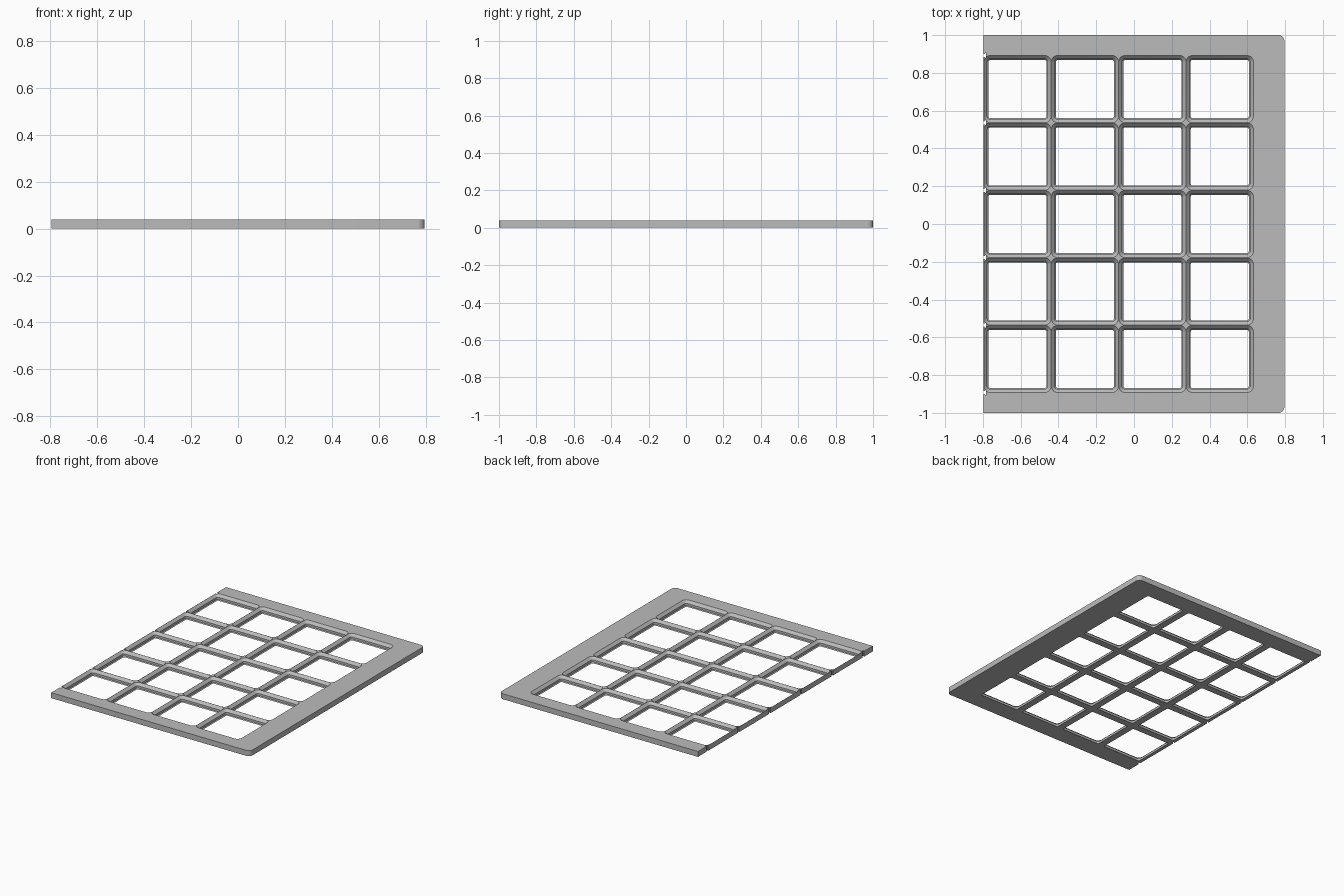
import bpy, bmesh, math

if "Cube" in bpy.data.objects:
    bpy.data.objects.remove(bpy.data.objects["Cube"])

MM = 2.0 / 235.2           # working unit
PITCH = 42 * MM            # cell spacing
H = 4.65 * MM              # plate height
HX, HY = 0.796, 1.0        # half sizes of the plate
COLS, ROWS = 4, 5
CORNER = 4 * MM

grey = bpy.data.materials.new("grey plastic")
grey.diffuse_color = (0.5, 0.5, 0.5, 1)
grey.use_nodes = True
grey.node_tree.nodes["Principled BSDF"].inputs["Base Color"].default_value = grey.diffuse_color


def rounded(x0, x1, y0, y1, radii, n=8):
    """Counter-clockwise rounded rectangle; radii from lower left onwards."""
    pts = []
    corners = [(x0, y0, 1, 1), (x1, y0, -1, 1), (x1, y1, -1, -1), (x0, y1, 1, -1)]
    for i, ((x, y, sx, sy), r) in enumerate(zip(corners, radii)):
        if r == 0:
            pts.append((x, y))
            continue
        for k in range(n + 1):
            a = math.pi + (i + k / n) * math.pi / 2
            pts.append((x + sx * r + r * math.cos(a), y + sy * r + r * math.sin(a)))
    return pts


def loft(bm, layers):
    """Closed solid through (outline, z) layers."""
    rings = [[bm.verts.new((x, y, z)) for x, y in pts] for pts, z in layers]
    n = len(rings[0])
    for a, b in zip(rings, rings[1:]):
        for i in range(n):
            j = (i + 1) % n
            bm.faces.new((a[i], a[j], b[j], b[i]))
    bm.faces.new(rings[0][::-1])
    bm.faces.new(rings[-1])


def make(name, solids):
    bm = bmesh.new()
    for layers in solids:
        loft(bm, layers)
    me = bpy.data.meshes.new(name)
    bm.to_mesh(me)
    bm.free()
    me.materials.append(grey)
    ob = bpy.data.objects.new(name, me)
    bpy.context.collection.objects.link(ob)
    return ob


# Plate: rounded only on the wide-margin side
outline = rounded(-HX, HX, -HY, HY, (0, CORNER * 0.9, CORNER * 0.9, 0))
plate = make("grid_plate", [[(outline, 0), (outline, H)]])

# Cell pockets: stepped, tapering towards the bottom
GAP = 0.0006
profile = [(-0.5, 2.85), (0, 2.85), (0.7, 2.15), (2.5, 2.15), (4.65, 0), (5.2, 0)]
cells = []
for c in range(COLS):
    for r in range(ROWS):
        cx = -HX + (c + 0.5) * PITCH
        cy = (r - (ROWS - 1) / 2) * PITCH
        layers = []
        for z, inset in profile:
            h = PITCH / 2 - GAP - inset * MM
            layers.append((rounded(cx - h, cx + h, cy - h, cy + h,
                                   [CORNER - inset * MM] * 4), z * MM))
        cells.append(layers)
pockets = make("pocket_cutter", cells)

# Connector slots: small flared notches along the open edge
slots = []
for r in range(ROWS + 1):
    y = (r - ROWS / 2) * PITCH
    pts = [(-HX - 0.01, y - 0.008), (-HX + 0.004, y - 0.008), (-HX + 0.012, y - 0.015),
           (-HX + 0.012, y + 0.015), (-HX + 0.004, y + 0.008), (-HX - 0.01, y + 0.008)]
    slots.append([(pts, -0.01), (pts, H + 0.01)])
notches = make("notch_cutter", slots)

# Cut the plate
bpy.context.view_layer.objects.active = plate
plate.select_set(True)
for cutter in (pockets, notches):
    mod = plate.modifiers.new(cutter.name, "BOOLEAN")
    mod.operation = "DIFFERENCE"
    mod.solver = "EXACT"
    mod.object = cutter
    bpy.ops.object.modifier_apply(modifier=mod.name)
    bpy.data.objects.remove(cutter)
bpy.ops.object.shade_smooth_by_angle(angle=math.radians(30))
